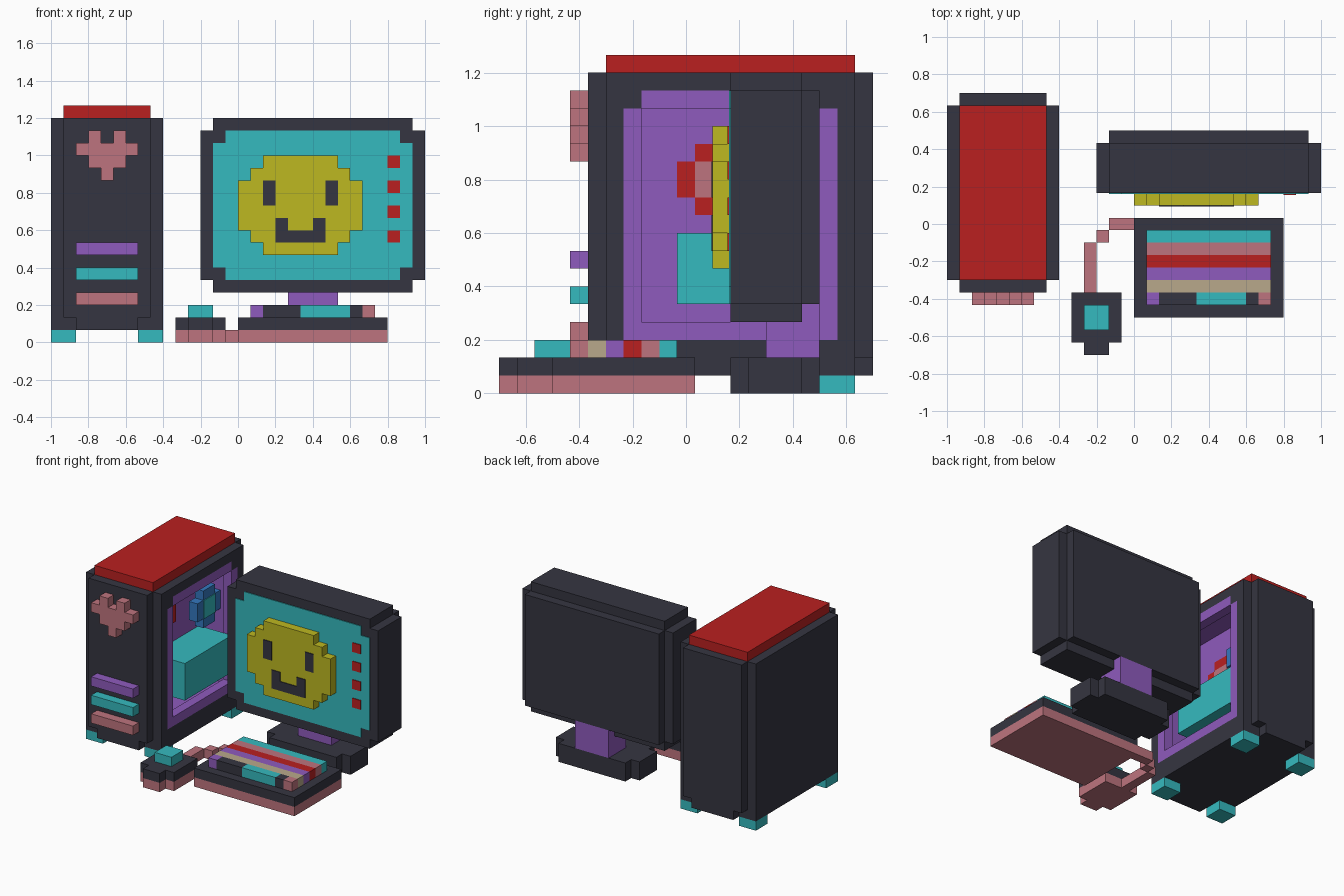
import bpy
import bmesh
from mathutils import Vector

UNIT = 1 / 15          # size of one block
PLATE = 0.08           # painted plate thickness, in blocks

cube = bpy.data.objects.get("Cube")
if cube:
    bpy.data.objects.remove(cube)


def make_material(name, hex_code):
    """One flat colour, given as sRGB hex and stored as linear."""
    channels = [c / 255 for c in bytes.fromhex(hex_code)]
    linear = [c / 12.92 if c < 0.04 else ((c + 0.055) / 1.055) ** 2.4 for c in channels]
    colour = (*linear, 1)
    material = bpy.data.materials.new(name)
    material.use_nodes = True
    material.diffuse_color = colour
    material.node_tree.nodes["Principled BSDF"].inputs["Base Color"].default_value = colour
    return material


dark = make_material("charcoal", "353541")
red = make_material("red", "ba2020")
pink = make_material("dusty pink", "be747e")
purple = make_material("purple", "8f5bbd")
teal = make_material("turquoise", "35babf")
yellow = make_material("yellow", "bdb821")
tan = make_material("tan", "b9a98b")
blue = make_material("blue", "3478bf")


def blocks(name, material, boxes):
    """One object from boxes given as (x range, y range, z range) in blocks."""
    bm = bmesh.new()
    for ranges in boxes:
        low = Vector([r[0] for r in ranges])
        high = Vector([r[1] for r in ranges])
        for vert in bmesh.ops.create_cube(bm, size=1)["verts"]:
            corner = [h if side > 0 else l for side, l, h in zip(vert.co, low, high)]
            vert.co = Vector(corner) * UNIT
            vert.co.y -= UNIT / 2
    mesh = bpy.data.meshes.new(name)
    bm.to_mesh(mesh)
    bm.free()
    mesh.materials.append(material)
    obj = bpy.data.objects.new(name, mesh)
    bpy.context.collection.objects.link(obj)
    return obj


def pixel_boxes(rows, left, bottom, depth, facing="front"):
    """Boxes for a small drawing, one box for each run of # in a row."""
    boxes = []
    for row, text in enumerate(reversed(rows)):
        z = (bottom + row, bottom + row + 1)
        start = 0
        for run in text.split("."):
            if run:
                span = (left + start, left + start + len(run))
                boxes.append((span, depth, z) if facing == "front" else (depth, span, z))
            start += len(run) + 1
    return boxes


# Tower case: solid left part, and walls round the open right part
left_part, right_part = (-15, -10), (-10, -6)
case = [
    (left_part, (-4, 10), (1, 18)),
    (right_part, (-4, 10), (1, 3)),
    (right_part, (-4, 10), (17, 18)),
    (right_part, (-4, -3), (3, 17)),
    (right_part, (9, 10), (3, 17)),
]
for end in ((-5, -4), (10, 11)):
    case += [((-14, -7), end, (2, 18)), ((-13, -8), end, (1, 2))]
for y in (-3, 8):
    case.append(((-7, -6), (y, y + 1), (16, 17)))
blocks("tower_case", dark, case)
blocks("tower_lid", red, [((-14, -7), (-4, 10), (18, 19))])
blocks("tower_feet", teal, [
    ((x, x + 2), (y, y + 2), (0, 1)) for x in (-15, -8) for y in (-4, 8)])

# Window frame and the thin lining of the open bay
frame = (-7, -6)
blocks("window_frame", purple, [
    (frame, (-3, 9), (3, 4)),
    (frame, (-2, 8), (16, 17)),
    (frame, (-3, -2), (4, 16)),
    (frame, (8, 9), (4, 16)),
])
bay = (-10, -7)
blocks("bay_lining", purple, [
    ((-10, -10 + PLATE), (-3, 9), (3, 17)),
    (bay, (-3, 9), (3, 3 + PLATE)),
    (bay, (-3, 9), (17 - PLATE, 17)),
    (bay, (-3, -3 + PLATE), (3, 17)),
    (bay, (9 - PLATE, 9), (3, 17)),
])

# Parts inside the bay
fan_shape = [".##.", "####", "####", ".##."]
hub_shape = ["##", "##"]


def fan(name, ring, hub, y, back, face):
    blocks(name + "_ring", ring, pixel_boxes(fan_shape, y, 10, (back, face), "side"))
    blocks(name + "_hub", hub,
           pixel_boxes(hub_shape, y + 1, 11, (face, face + PLATE), "side"))


fan("front_fan", red, pink, 0, -10, -10 + 2 * PLATE)
fan("rear_fan", blue, teal, 5, -9, -8)
blocks("power_box", teal, [((-10, -6), (0, 8), (5, 9))])

# Raised details on the tower front
raised = (-6, -5)
blocks("heart_badge", pink, pixel_boxes(
    [".#.#.", "#####", ".###.", "..#.."], -13, 13, raised))
for name, material, z in (("upper", purple, 7), ("middle", teal, 5), ("lower", pink, 3)):
    blocks(name + "_drive_bar", material, [((-13, -8), raised, (z, z + 1))])

# Monitor housing with stepped edges
body = (3, 7)
blocks("monitor_housing", dark, [
    ((-3, 15), body, (5, 17)),
    ((-2, 14), body, (4, 5)),
    ((-2, 14), body, (17, 18)),
    ((-2, 14), (7, 8), (5, 17)),
])
glass = (3 - PLATE, 3)
blocks("screen", teal, [
    ((-2, 14), glass, (6, 16)),
    ((-1, 13), glass, (5, 6)),
    ((-1, 13), glass, (16, 17)),
])
blocks("screen_buttons", red, [
    ((12, 13), (3 - 2 * PLATE, 3 - PLATE), (z, z + 1)) for z in range(8, 15, 2)])

# Smiling face on the screen
edge, wide, full = "..######..", ".########.", "##########"
blocks("smiley", yellow, pixel_boxes(
    [edge, wide, full, full, full, full, wide, edge], 0, 7, (2, 3)))
blank = "......"
blocks("smiley_features", dark, pixel_boxes(
    ["#....#", "#....#", blank, ".#..#.", ".####."], 2, 8, (2 - PLATE, 2)))

# Monitor stand
blocks("stand_neck", purple, [((4, 8), (5, 8), (2, 4)), ((4, 8), (7, 8), (4, 5))])
blocks("stand_base", dark, [
    ((2, 10), (3, 8), (0, 2)),
    ((1, 2), (4, 7), (0, 2)),
    ((10, 11), (4, 7), (0, 2)),
])

# Keyboard: two layers, five full key rows and a mixed bottom row
blocks("keyboard_bottom", pink, [((0, 12), (-7, 1), (0, 1))])
blocks("keyboard_top", dark, [((0, 12), (-7, 1), (1, 2))])
key_height = (2, 3)
for row, material in enumerate((tan, purple, red, pink, teal)):
    y = row - 5
    blocks("key_row_" + material.name.replace(" ", "_"), material,
           [((1, 11), (y, y + 1), key_height)])
x = 1
for name, material, width in (
        ("left_key", purple, 1), ("left_dark_keys", dark, 3), ("space_bar", teal, 4),
        ("right_dark_key", dark, 1), ("right_key", pink, 1)):
    blocks(name, material, [((x, x + width), (-6, -5), key_height)])
    x += width

# Mouse and its stepped cable
for name, material, z in (("mouse_bottom", pink, 0), ("mouse_top", dark, 1)):
    blocks(name, material, [
        ((-5, -1), (-9, -5), (z, z + 1)),
        ((-4, -2), (-10, -9), (z, z + 1)),
    ])
blocks("mouse_button", teal, [((-4, -2), (-8, -6), (2, 3))])
blocks("mouse_cable", pink, [
    ((-4, -3), (-5, -1), (0, 1)),
    ((-3, -2), (-1, 0), (0, 1)),
    ((-2, 0), (0, 1), (0, 1)),
])
